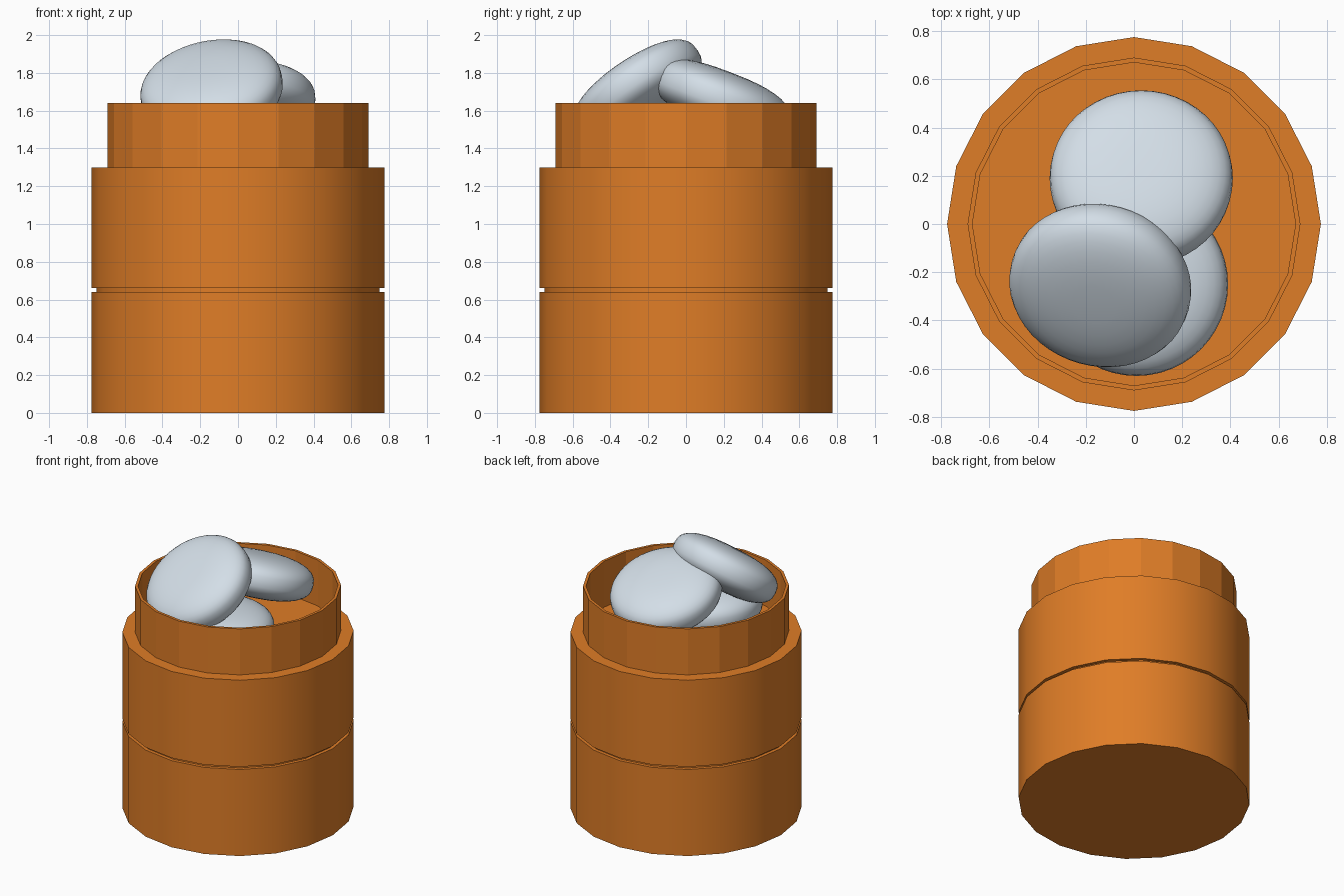
import bpy, bmesh, math
from mathutils import Vector

if "Cube" in bpy.data.objects:
    bpy.data.objects.remove(bpy.data.objects["Cube"])


def material(name, rgb):
    m = bpy.data.materials.new(name)
    m.diffuse_color = (*rgb, 1)
    m.use_nodes = True
    m.node_tree.nodes["Principled BSDF"].inputs["Base Color"].default_value = m.diffuse_color
    return m


ORANGE = material("amber_orange", (0.74, 0.205, 0.02))
PALE = material("pale_blue_white", (0.75, 0.84, 0.92))


def lathe(name, profile, sides, mat, smooth):
    """Revolve (radius, z) points about z; radius 0 makes a pole."""
    bm = bmesh.new()
    rings = []
    for r, z in profile:
        if r < 1e-5:
            rings.append([bm.verts.new((0, 0, z))] * sides)
        else:
            rings.append([bm.verts.new((r * math.cos(a), r * math.sin(a), z))
                          for a in (2 * math.pi * i / sides for i in range(sides))])
    for lo, hi in zip(rings, rings[1:]):
        for i in range(sides):
            j = (i + 1) % sides
            loop = list(dict.fromkeys((lo[i], lo[j], hi[j], hi[i])))
            bm.faces.new(loop)
    bm.normal_update()
    mesh = bpy.data.meshes.new(name)
    bm.to_mesh(mesh)
    bm.free()
    mesh.materials.append(mat)
    ob = bpy.data.objects.new(name, mesh)
    bpy.context.collection.objects.link(ob)
    if smooth:
        bpy.ops.object.select_all(action='DESELECT')
        ob.select_set(True)
        bpy.context.view_layer.objects.active = ob
        bpy.ops.object.shade_smooth_by_angle(angle=math.radians(30))
    return ob


# Jar body with a narrow groove round the middle
R = 0.775
lathe("jar_body", [(0, 0), (R, 0), (R, 0.64), (0.75, 0.64), (0.75, 0.66),
                   (R, 0.66), (R, 1.30), (0, 1.30)], 20, ORANGE, True)

# Thin open neck, flat faceted
lathe("jar_neck", [(0.69, 1.30), (0.69, 1.64), (0.67, 1.64), (0.67, 1.30)],
      20, ORANGE, False)

# Rounded tablets: superellipse profile
A, C, N, STEPS = 0.38, 0.15, 2.6, 20


def tablet(name, centre, normal):
    prof = []
    for k in range(STEPS + 1):
        t = -math.pi / 2 + math.pi * k / STEPS
        c, s = max(math.cos(t), 0), math.sin(t)
        prof.append((A * c ** (2 / N) if 0 < k < STEPS else 0,
                     math.copysign(C * abs(s) ** (2 / N), s)))
    ob = lathe(name, prof, 48, PALE, False)
    for p in ob.data.polygons:
        p.use_smooth = True
    ob.rotation_mode = 'QUATERNION'
    ob.rotation_quaternion = Vector((0, 0, 1)).rotation_difference(Vector(normal))
    ob.location = centre


tablet("tablet_top", (-0.14, -0.255, 1.71), (-0.17, -0.55, 0.82))
tablet("tablet_back", (0.03, 0.19, 1.66), (0, 0.36, 0.93))
tablet("tablet_bottom", (0.01, -0.25, 1.43), (0, 0, 1))
